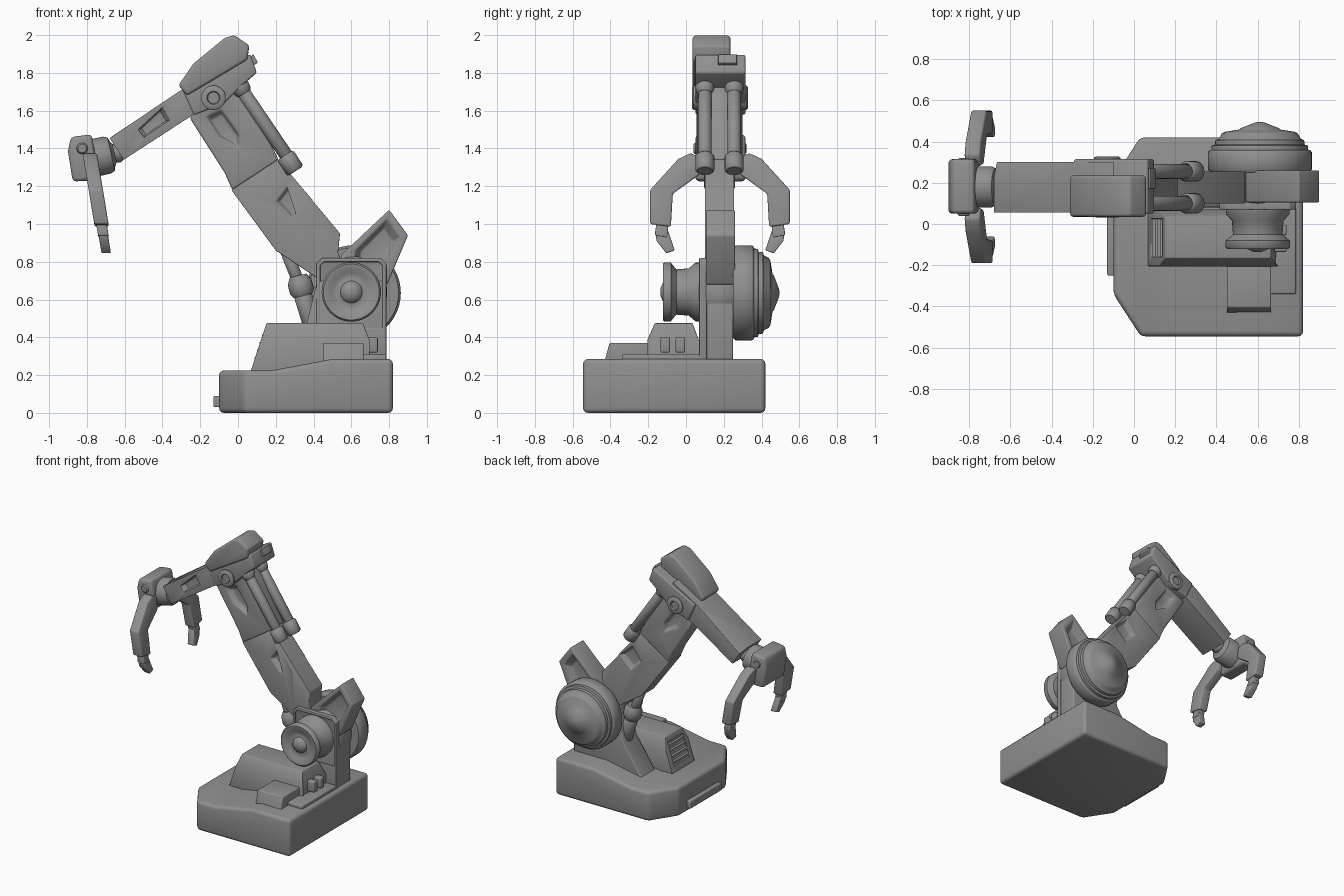
import bpy, bmesh, math
from mathutils import Vector, Matrix


def new_object(name, bm):
    bmesh.ops.remove_doubles(bm, verts=bm.verts, dist=1e-5)
    bmesh.ops.recalc_face_normals(bm, faces=bm.faces)
    mesh = bpy.data.meshes.new(name)
    bm.to_mesh(mesh)
    bm.free()
    obj = bpy.data.objects.new(name, mesh)
    bpy.context.collection.objects.link(obj)
    return obj


def apply_modifiers(obj):
    bpy.context.view_layer.update()
    deps = bpy.context.evaluated_depsgraph_get()
    mesh = bpy.data.meshes.new_from_object(obj.evaluated_get(deps))
    obj.modifiers.clear()
    obj.data = mesh


def prism(name, axis, pts, a, b, bevel=0.0, cuts=(), taper=1.0, tweak=None):
    """Extrude a 2D outline along an axis, cut it, then round its edges."""
    place = {'X': lambda p, q, d: (d, p, q),
             'Y': lambda p, q, d: (p, d, q),
             'Z': lambda p, q, d: (p, q, d)}[axis]
    cx = sum(p[0] for p in pts) / len(pts)
    cy = sum(p[1] for p in pts) / len(pts)
    bm = bmesh.new()
    lo = [bm.verts.new(place(p, q, a)) for p, q in pts]
    hi = [bm.verts.new(place(cx + (p - cx) * taper, cy + (q - cy) * taper, b)) for p, q in pts]
    bm.faces.new(lo)
    bm.faces.new(hi)
    for i in range(len(pts)):
        j = (i + 1) % len(pts)
        bm.faces.new((lo[i], lo[j], hi[j], hi[i]))
    if tweak:
        for v in bm.verts:
            v.co = tweak(v.co.copy())
    obj = new_object(name, bm)
    for cutter in cuts:
        mod = obj.modifiers.new("cut", 'BOOLEAN')
        mod.operation, mod.object, mod.solver = 'DIFFERENCE', cutter, 'EXACT'
    if bevel:
        mod = obj.modifiers.new("round", 'BEVEL')
        mod.width, mod.segments, mod.limit_method = bevel, 3, 'ANGLE'
    apply_modifiers(obj)
    for cutter in cuts:
        bpy.data.objects.remove(cutter)
    return obj


def recesses(pts, y0, y1, depth=0.035, taper=0.75):
    """Cutters sinking a panel into both side faces."""
    return [prism("cutter", 'Y', pts, y0 - 0.003, y0 + depth, taper=taper),
            prism("cutter", 'Y', pts, y1 + 0.003, y1 - depth, taper=taper)]


def box(name, x0, x1, y0, y1, z0, z1, bevel=0.008):
    return prism(name, 'Z', [(x0, y0), (x1, y0), (x1, y1), (x0, y1)], z0, z1, bevel)


def lathe(name, origin, direction, profile, steps=40):
    """Revolve (radius, distance) points about an axis."""
    rot = Vector(direction).to_track_quat('Z', 'Y').to_matrix().to_4x4()
    bm = bmesh.new()
    vs = [bm.verts.new((r, 0, h)) for r, h in profile]
    es = [bm.edges.new(p) for p in zip(vs, vs[1:])]
    bmesh.ops.spin(bm, geom=vs + es, axis=(0, 0, 1), cent=(0, 0, 0), angle=2 * math.pi, steps=steps)
    bm.transform(Matrix.Translation(origin) @ rot)
    return new_object(name, bm)


def rod(name, p, q, r, steps=24):
    d = Vector(q) - Vector(p)
    n, e = d.length, min(0.25 * r, 0.01)
    return lathe(name, p, d, [(0, 0), (r - e, 0), (r, e), (r, n - e), (r - e, n), (0, n)], steps)


# Base with stepped top and clipped left corners
corners = [prism("cutter", 'Z', pts, -0.1, 0.5) for pts in
           ([(-0.165, -0.24), (0.095, -0.64), (-0.3, -0.64)], [(-0.165, 0.12), (0.095, 0.52), (-0.3, 0.52)])]
prism("base", 'Y', [(-0.1, 0), (0.82, 0), (0.82, 0.285), (0.5, 0.285), (0.18, 0.225), (-0.1, 0.225)],
      -0.545, 0.42, 0.025, corners)
box("base_front_tab", -0.13, -0.08, -0.25, 0.13, 0.03, 0.09)

# Control housing with vent slats
vent = prism("cutter", 'Y', [(0.06, 0.27), (0.115, 0.44), (0.145, 0.43), (0.09, 0.26)], -0.16, 0.025)


def slope_ends(v):
    v.x = 0.07 + (v.z - 0.23) * 0.33 if v.x < 0.3 else 0.7 - max(0, v.z - 0.38) * 0.4
    return v


prism("control_housing", 'X', [(-0.205, 0.2), (-0.205, 0.385), (-0.165, 0.475), (0.035, 0.475), (0.07, 0.38), (0.07, 0.2)],
      0.07, 0.7, 0.012, [vent], tweak=slope_ends)
for i in range(4):
    z = 0.29 + i * 0.04
    x = 0.068 + (z - 0.23) * 0.33
    prism("vent_slat", 'Y', [(x, z - 0.014), (x + 0.04, z + 0.004), (x + 0.04, z + 0.016), (x, z + 0.004)], -0.16, 0.025)
prism("side_box", 'X', [(-0.44, 0.24), (-0.405, 0.37), (-0.19, 0.37), (-0.19, 0.24)], 0.45, 0.665, 0.006)
box("connector_plate", 0.62, 0.785, -0.34, 0.08, 0.26, 0.31)
for y in (-0.11, -0.03):
    box("connector_socket", 0.68, 0.74, y - 0.025, y + 0.025, 0.32, 0.4)

# Pedestal and shoulder
prism("pedestal", 'Y', [(0.2, 0.22), (0.36, 0.46), (0.42, 0.7), (0.78, 0.7), (0.78, 0.25)], 0.08, 0.25, 0.01)
plate_pts = [(0.415, 0.28), (0.785, 0.28), (0.785, 0.79), (0.755, 0.82), (0.445, 0.82), (0.415, 0.79)]
plate_cut = prism("cutter", 'Y', [(0.435, 0.45), (0.765, 0.45), (0.765, 0.78), (0.745, 0.8), (0.455, 0.8), (0.435, 0.78)],
                  0.06, 0.085)
prism("shoulder_plate", 'Y', plate_pts, 0.07, 0.11, 0.005, [plate_cut])
rod("shoulder_barrel", (0.6, 0.1, 0.64), (0.6, 0.26, 0.64), 0.19, 40)
lathe("shoulder_motor", (0.61, 0.25, 0.635), (0, 1, 0),
      [(0, 0), (0.24, 0), (0.252, 0.015), (0.252, 0.098), (0.245, 0.108), (0.235, 0.11), (0.233, 0.13), (0.218, 0.135),
       (0.215, 0.157), (0.198, 0.163), (0.185, 0.188), (0.17, 0.197), (0.1, 0.208), (0.095, 0.214), (0.02, 0.243),
       (0, 0.245)], 48)
lathe("shoulder_drum", (0.6, 0.09, 0.64), (0, -1, 0),
      [(0, 0), (0.155, 0), (0.155, 0.04), (0.125, 0.075), (0.12, 0.14), (0.148, 0.165), (0.157, 0.17), (0.157, 0.203),
       (0.148, 0.212), (0.125, 0.21), (0.1, 0.195), (0.075, 0.19), (0.058, 0.195), (0.05, 0.212), (0.02, 0.225),
       (0, 0.226)], 48)
guard = [(0.5, 0.68), (0.55, 0.84), (0.8, 1.075), (0.9, 0.94), (0.79, 0.68)]
guard_in = [(0.6, 0.74), (0.62, 0.86), (0.79, 1.03), (0.86, 0.93), (0.77, 0.74)]
prism("shoulder_guard", 'Y', guard, 0.105, 0.26, 0.008, recesses(guard_in, 0.105, 0.26, 0.05, 0.7))

# Strut in front of the shoulder
rod("strut_foot", (0.4, 0.17, 0.44), (0.335, 0.17, 0.65), 0.048)
lathe("strut_collar", (0.345, 0.17, 0.62), (-0.25, 0, 0.97),
      [(0, 0), (0.05, 0), (0.065, 0.025), (0.065, 0.075), (0.045, 0.11), (0, 0.11)], 24)
rod("strut_rod", (0.325, 0.17, 0.68), (0.25, 0.17, 0.87), 0.032)

# Lower arm in two sections
lower = [(-0.035, 1.18), (0.21, 1.345), (0.54, 0.95), (0.53, 0.85), (0.58, 0.7), (0.48, 0.66), (0.41, 0.72), (0.2, 0.86)]
prism("lower_arm", 'Y', lower, 0.1, 0.255, 0.02,
      recesses([(0.2, 1.12), (0.28, 1.225), (0.39, 1.13), (0.29, 1.03)], 0.1, 0.255))
upper = [(-0.255, 1.56), (-0.17, 1.68), (0.0, 1.74), (0.04, 1.69), (0.215, 1.34), (-0.03, 1.18), (-0.07, 1.27)]
prism("upper_arm", 'Y', upper, 0.095, 0.26, 0.012,
      recesses([(-0.17, 1.57), (-0.09, 1.61), (0.01, 1.47), (0.01, 1.40), (-0.1, 1.46)], 0.095, 0.26))
for y in (0.1, 0.255):
    rod("piston_rod", (0.0, y, 1.74), (0.285, y, 1.32), 0.036)
    rod("piston_collar", (0.25, y, 1.365), (0.305, y, 1.28), 0.05)
    lathe("piston_cap", (-0.015, y, 1.765), (0.56, 0, -0.83),
          [(0, 0), (0.03, 0.005), (0.048, 0.03), (0.05, 0.055), (0.046, 0.075), (0.036, 0.09), (0, 0.09)], 24)


# Forearm with its upper back edge chamfered, and elbow
def run_along(v):
    v.z += (v.x + 0.68) * 0.67
    v.y += 0.11 if v.x > -0.5 else 0
    return v


edge_cut = prism("cutter", 'X', [(0.19, 1.46), (0.305, 1.405), (0.35, 1.405), (0.35, 1.6), (0.19, 1.6)],
                 -0.8, -0.3, tweak=run_along)
forearm = [(-0.68, 1.455), (-0.605, 1.34), (-0.25, 1.57), (-0.1, 1.66), (-0.1, 1.83), (-0.30, 1.71)]
panels = recesses([(-0.53, 1.5), (-0.5, 1.455), (-0.36, 1.55), (-0.4, 1.62)], 0.055, 0.3, 0.04, 0.75)
bpy.data.objects.remove(panels.pop())
prism("forearm", 'Y', forearm, 0.055, 0.3, 0.01, panels + [edge_cut])
prism("elbow_housing", 'Y', [(-0.295, 1.71), (-0.235, 1.575), (-0.07, 1.64), (0.035, 1.745), (0.1, 1.8), (0.065, 1.9)],
      0.05, 0.315, 0.012)
prism("elbow_cover", 'Y', [(-0.315, 1.735), (-0.235, 1.85), (-0.07, 1.985), (-0.02, 2.0), (0.06, 1.945),
                           (0.05, 1.87), (-0.27, 1.68)], 0.035, 0.235, 0.015)
prism("elbow_peg", 'Y', [(0.05, 1.86), (0.08, 1.9), (0.105, 1.855), (0.07, 1.83)], 0.17, 0.27, 0.004)
for y, d in ((0.07, -1), (0.29, 1)):
    lathe("elbow_pivot", (-0.13, y, 1.668), (0, d, 0),
          [(0, 0), (0.065, 0), (0.065, 0.03), (0.055, 0.038), (0.035, 0.038), (0.03, 0.028), (0, 0.028)], 32)

# Wrist and hand
lathe("wrist", (-0.605, 0.18, 1.385), (-0.975, 0, -0.22),
      [(0, 0), (0.04, 0.005), (0.055, 0.03), (0.05, 0.05), (0.065, 0.06), (0.09, 0.068), (0.1, 0.09), (0.1, 0.2), (0, 0.2)])
prism("hand_block", 'Y', [(-0.9, 1.385), (-0.885, 1.46), (-0.775, 1.475), (-0.755, 1.36), (-0.77, 1.23), (-0.875, 1.225)],
      0.05, 0.315, 0.02)


def finger_lean(v):
    v.x += -0.723 + (1.0 - v.z) * 0.165
    return v


# Mirrored pair of fingers
for side in (1, -1):
    def across(pts):
        return [(0.18 + side * (y - 0.18), z) for y, z in pts]
    (ky, kz), = across([(0.04, 1.40)])
    rod("finger_knuckle", (-0.825, 0.18, kz), (-0.825, ky, kz), 0.03)
    prism("finger", 'X', across([(0.08, 1.35), (0.025, 1.375), (-0.04, 1.345), (-0.19, 1.18), (-0.19, 1.0),
                                 (-0.08, 0.985), (-0.07, 1.16), (0.07, 1.26)]), -0.038, 0.038, 0.01, tweak=finger_lean)
    prism("finger_joint", 'X', across([(-0.155, 1.02), (-0.165, 0.94), (-0.1, 0.93), (-0.09, 1.02)]),
          -0.028, 0.028, 0.006, tweak=finger_lean)
    prism("finger_tip", 'X', across([(-0.165, 0.965), (-0.155, 0.91), (-0.105, 0.845), (-0.06, 0.86), (-0.095, 0.965)]),
          -0.025, 0.025, 0.006, tweak=finger_lean)

# Dark grey paint, smooth shading with sharp edges kept
paint = bpy.data.materials.new("dark_grey")
paint.diffuse_color = (0.28, 0.28, 0.28, 1)
meshes = list(bpy.context.collection.objects)
for o in meshes:
    o.data.materials.append(paint)
    o.select_set(True)
bpy.context.view_layer.objects.active = meshes[0]
bpy.ops.object.shade_smooth_by_angle(angle=math.radians(45))
